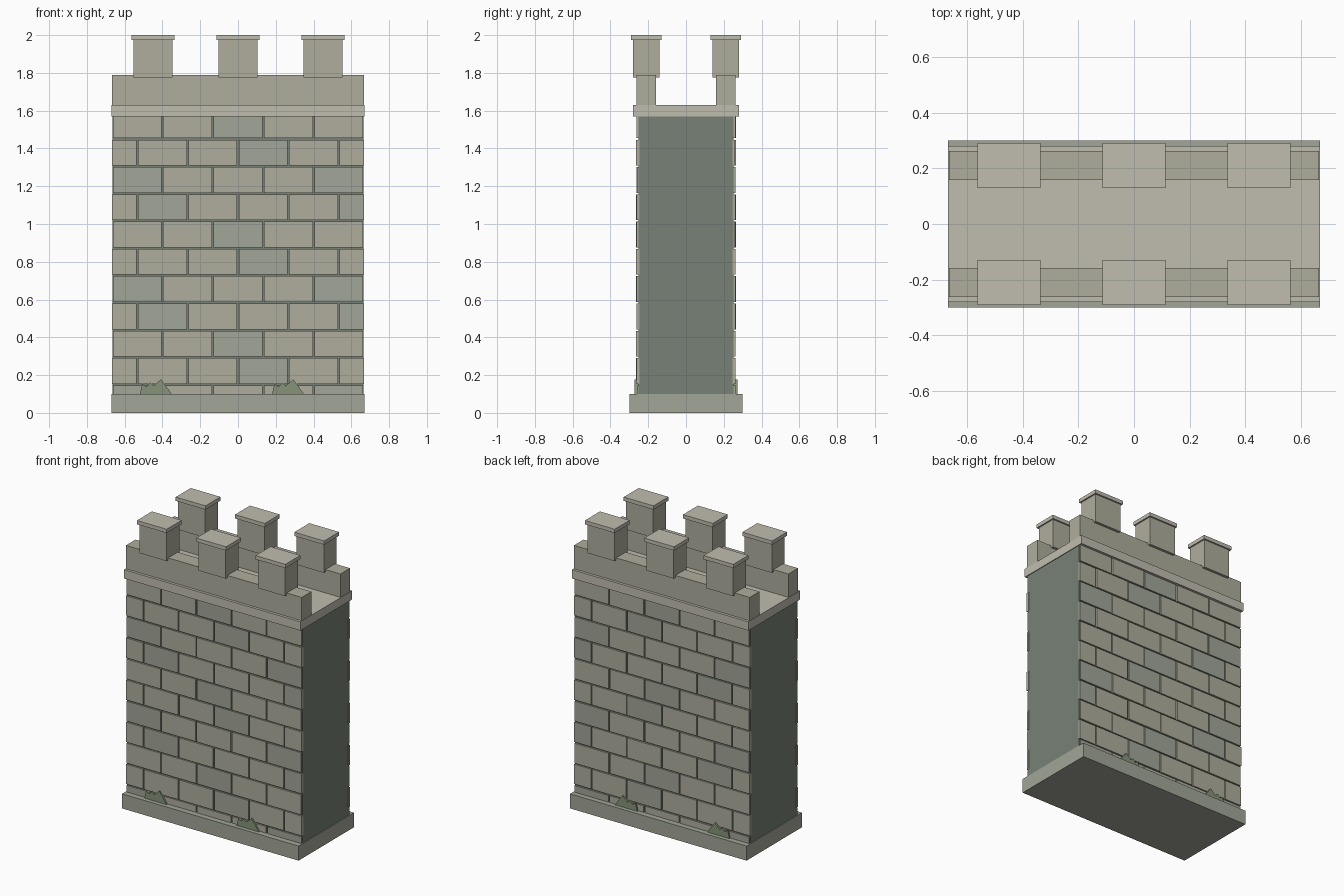
import bpy, bmesh, random
from mathutils import Vector

if "Cube" in bpy.data.objects:
    bpy.data.objects.remove(bpy.data.objects["Cube"])

random.seed(4)


def material(name, rgb):
    m = bpy.data.materials.new(name)
    m.diffuse_color = (*rgb, 1)
    m.use_nodes = True
    m.node_tree.nodes["Principled BSDF"].inputs["Base Color"].default_value = m.diffuse_color
    return m


STONE = material("stone", (0.43, 0.42, 0.34))
DARK_STONE = material("dark_stone", (0.36, 0.38, 0.31))
MORTAR = material("mortar", (0.19, 0.22, 0.18))
TRIM = material("trim", (0.53, 0.51, 0.43))
MOSS = material("moss", (0.24, 0.29, 0.19))


def add_box(bm, x0, x1, y0, y1, z0, z1, mat_index=0):
    verts = bmesh.ops.create_cube(bm, size=1)["verts"]
    size = Vector((x1 - x0, y1 - y0, z1 - z0))
    mid = Vector((x0 + x1, y0 + y1, z0 + z1)) / 2
    for v in verts:
        v.co = v.co * size + mid
    for f in verts[0].link_faces[:] + [f for v in verts for f in v.link_faces]:
        f.material_index = mat_index


def finish(name, bm, *mats):
    bmesh.ops.recalc_face_normals(bm, faces=bm.faces)
    mesh = bpy.data.meshes.new(name)
    bm.to_mesh(mesh)
    bm.free()
    for m in mats:
        mesh.materials.append(m)
    obj = bpy.data.objects.new(name, mesh)
    bpy.context.collection.objects.link(obj)
    return obj


def box(name, mat, *bounds):
    bm = bmesh.new()
    add_box(bm, *bounds)
    return finish(name, bm, mat)


HALF = 0.667

# Wall core, plinth and string course
box("wall_core", MORTAR, -HALF + 0.002, HALF - 0.002, -0.252, 0.252, 0.05, 1.6)
box("plinth", DARK_STONE, -0.67, 0.67, -0.30, 0.30, 0, 0.10)
box("string_course", TRIM, -0.67, 0.67, -0.28, 0.28, 1.57, 1.63)

# Running-bond stones, with half stones at the ends of odd courses
COURSE, WIDTH, GAP = 0.1445, 2 * HALF / 5, 0.004
for side, label in ((-1, "front"), (1, "back")):
    bm = bmesh.new()
    for row in range(11):
        z0 = 0.005 + row * COURSE
        shift = WIDTH / 2 if row % 2 else 0
        for i in range(6 if row % 2 else 5):
            left = -HALF + i * WIDTH - shift
            x0 = max(left + GAP, -HALF)
            x1 = min(left + WIDTH - GAP, HALF)
            y = side * (0.262 + random.uniform(-0.002, 0.002))
            add_box(bm, x0, x1, min(y, side * 0.245), max(y, side * 0.245),
                    z0 + GAP, z0 + COURSE - GAP, 1 if (i + row) % 4 == 0 else 0)
    finish(label + "_stones", bm, STONE, DARK_STONE)

    # Parapet
    ys = sorted((side * 0.158, side * 0.262))
    box(label + "_parapet", STONE, -HALF, HALF, *ys, 1.63, 1.79)

    # Merlons with overhanging caps
    cy = side * 0.21
    merlons, caps = bmesh.new(), bmesh.new()
    for x in (-0.45, 0, 0.45):
        add_box(merlons, x - 0.103, x + 0.103, cy - 0.07, cy + 0.07, 1.775, 1.976)
        add_box(caps, x - 0.113, x + 0.113, cy - 0.081, cy + 0.081, 1.974, 2.0)
    finish(label + "_merlons", merlons, STONE)
    finish(label + "_merlon_caps", caps, TRIM)

    # Jagged moss tufts growing from the plinth
    bm = bmesh.new()
    outline = [(-0.085, 0), (-0.072, 0.055), (-0.05, 0.04), (-0.03, 0.062), (-0.012, 0.045),
               (0.027, 0.08), (0.05, 0.05), (0.085, 0)]
    for x in (-0.435, 0.265):
        face = bm.faces.new([bm.verts.new((x + px, side * 0.25, 0.098 + pz)) for px, pz in outline])
        new = bmesh.ops.extrude_face_region(bm, geom=[face])["geom"]
        for v in new:
            if isinstance(v, bmesh.types.BMVert):
                v.co.y = side * 0.272
    finish(label + "_moss", bm, MOSS)
